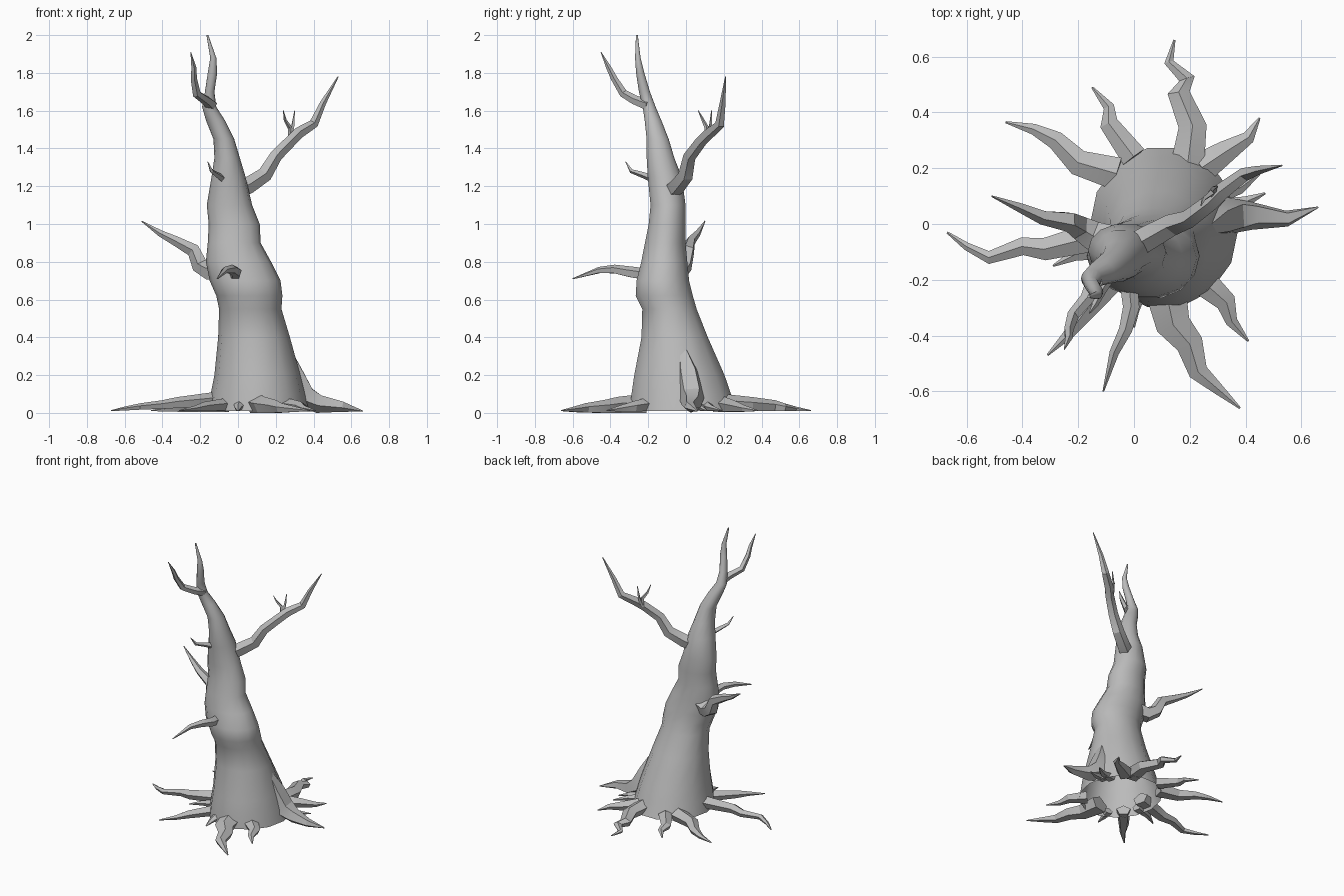
import bpy
import bmesh
from math import sin, cos, pi, radians
from mathutils import Vector

default_cube = bpy.data.objects.get("Cube")
if default_cube:
    bpy.data.objects.remove(default_cube, do_unlink=True)

# One grey bark colour
bark = bpy.data.materials.new("grey_bark")
bark.use_nodes = True
grey = (0.5, 0.5, 0.5, 1)
bark.diffuse_color = grey
bark.node_tree.nodes["Principled BSDF"].inputs["Base Color"].default_value = grey


def skin_rings(name, rings, sharp_angle, open_base=False):
    """Join rings of points into a skin and make an object of it."""
    bm = bmesh.new()
    loops = [[bm.verts.new((p[0], p[1], max(p[2], 0))) for p in ring] for ring in rings]
    count = len(loops[0])
    for low, high in zip(loops, loops[1:]):
        for i in range(count):
            j = (i + 1) % count
            bm.faces.new((low[i], low[j], high[j], high[i]))
    if not open_base:
        bm.faces.new(loops[0][::-1])
    bm.faces.new(loops[-1])
    bmesh.ops.recalc_face_normals(bm, faces=bm.faces)
    mesh = bpy.data.meshes.new(name)
    bm.to_mesh(mesh)
    bm.free()
    mesh.materials.append(bark)
    obj = bpy.data.objects.new(name, mesh)
    bpy.context.collection.objects.link(obj)
    bpy.ops.object.select_all(action="DESELECT")
    obj.select_set(True)
    bpy.context.view_layer.objects.active = obj
    bpy.ops.object.shade_smooth_by_angle(angle=radians(sharp_angle))
    return obj


def limb(name, path, radii, sides=5, flatness=1):
    """Tapered angular limb along a path, with a ridge kept on its upper side."""
    points = [Vector(p) for p in path]
    up = Vector((0, 0, 1))
    rings = []
    for i, point in enumerate(points):
        along = (points[min(i + 1, len(points) - 1)] - points[max(i - 1, 0)]).normalized()
        up = (up - along * up.dot(along)).normalized()
        side = along.cross(up)
        turns = [2 * pi * k / sides for k in range(sides)]
        rings.append([point + (up * cos(t) * flatness + side * sin(t)) * radii[i] for t in turns])
    return skin_rings(name, rings, 25)


def root(name, plan, width, height=0.03):
    """Root lying on the ground, thinning and sinking towards its tip."""
    last = len(plan) - 1
    path, radii = [], []
    for i, (x, y) in enumerate(plan):
        fade = 1 - i / last
        path.append((x, y, 0.012 + height * fade))
        radii.append(0.004 + width * fade ** 0.9)
    return limb(name, path, radii, flatness=0.75)


# Trunk: height, then left-right and front-back extents of each section
sections = [
    (.01, -.16, .375, -.305, .28),
    (.1, -.145, .355, -.295, .245),
    (.2, -.125, .33, -.28, .21),
    (.4, -.105, .275, -.24, .12),
    (.55, -.10, .23, -.235, .06),
    (.62, -.115, .235, -.27, .04),
    (.7, -.15, .225, -.265, .02),
    (.8, -.17, .175, -.24, .01),
    (.9, -.16, .12, -.22, 0),
    (1, -.155, .115, -.2, 0),
    (1.1, -.165, .075, -.19, 0),
    (1.25, -.14, .04, -.205, -.02),
    (1.35, -.125, .01, -.21, -.06),
    (1.45, -.13, -.02, -.21, -.09),
    (1.55, -.17, -.07, -.22, -.13),
    (1.62, -.19, -.115, -.23, -.16),
    (1.7, -.175, -.125, -.25, -.19),
    (1.8, -.16, -.11, -.265, -.22),
    (1.88, -.147, -.115, -.27, -.24),
    (2, -.167, -.157, -.265, -.255),
]
SIDES = 14
trunk_rings = []
for z, x0, x1, y0, y1 in sections:
    trunk_rings.append([
        ((x0 + x1) / 2 + (x1 - x0) / 2 * cos(2 * pi * k / SIDES),
         (y0 + y1) / 2 + (y1 - y0) / 2 * sin(2 * pi * k / SIDES), z)
        for k in range(SIDES)])
skin_rings("trunk", trunk_rings, 60, open_base=True)

# Branches
limb("upper_left_branch",
     [(-.02, -.09, 1.17), (.05, -.05, 1.2), (.14, 0, 1.26), (.2, .02, 1.36),
      (.28, .08, 1.44), (.32, .12, 1.48), (.4, .18, 1.53), (.45, .195, 1.64), (.53, .21, 1.78)],
     [.048, .047, .042, .035, .032, .032, .026, .017, .003])
limb("inner_twig", [(.28, .11, 1.45), (.275, .11, 1.51), (.25, .09, 1.55), (.24, .065, 1.6)],
     [.016, .012, .008, .002], 4)
limb("outer_twig", [(.28, .11, 1.46), (.29, .13, 1.52), (.3, .135, 1.6)],
     [.015, .009, .002], 4)
limb("right_branch",
     [(-.07, -.07, .77), (-.15, -.04, .75), (-.2, -.01, .78), (-.235, .01, .86),
      (-.33, .025, .91), (-.41, .06, .95), (-.51, .1, 1.015)],
     [.065, .055, .046, .038, .027, .018, .003])
limb("front_branch",
     [(-.02, -.2, .73), (-.01, -.3, .745), (-.03, -.38, .76), (-.07, -.46, .755), (-.11, -.6, .71)],
     [.034, .031, .025, .018, .003])
limb("front_twig", [(-.08, -.18, 1.24), (-.11, -.23, 1.26), (-.14, -.29, 1.28), (-.16, -.32, 1.33)],
     [.02, .016, .011, .002], 4)
limb("crown_branch",
     [(-.14, -.2, 1.63), (-.17, -.27, 1.655), (-.22, -.33, 1.69),
      (-.235, -.38, 1.77), (-.235, -.41, 1.83), (-.25, -.45, 1.91)],
     [.032, .026, .023, .018, .014, .002])

# Tall buttress root on the left side
limb("left_buttress_root",
     [(.235, -.035, .4), (.29, .01, .21), (.35, .03, .09),
      (.43, .03, .05), (.55, .02, .035), (.66, .06, .01)],
     [.01, .065, .07, .052, .03, .003])

# Roots spreading over the ground
root("back_root", [(.19, .2), (.21, .35), (.16, .47), (.19, .52), (.125, .58), (.145, .66)], .06, .04)
root("back_right_root", [(0, .24), (-.09, .36), (-.09, .42), (-.15, .49)], .045)
root("right_rear_root", [(-.06, .18), (-.2, .22), (-.28, .3), (-.36, .34), (-.46, .365)], .058)
root("right_root",
     [(-.08, -.03), (-.2, -.06), (-.32, -.09), (-.4, -.08), (-.52, -.12), (-.6, -.08), (-.67, -.03)],
     .055, .06)
root("right_front_stub", [(-.1, -.09), (-.21, -.11), (-.29, -.15)], .035)
root("front_right_root", [(-.06, -.18), (-.18, -.32), (-.23, -.39), (-.31, -.47)], .045)
root("front_stub", [(.01, -.25), (0, -.31), (0, -.37)], .03)
root("front_root", [(.11, -.22), (.14, -.36), (.2, -.43), (.23, -.53), (.3, -.59), (.38, -.66)], .075)
root("front_left_root", [(.24, -.2), (.33, -.28), (.35, -.35), (.41, -.42)], .05)
root("back_left_root", [(.24, .2), (.33, .26), (.41, .31), (.45, .38)], .055)
root("left_rear_stub", [(.28, .1), (.38, .13), (.46, .19)], .035)
root("left_stub", [(.31, .06), (.4, .08), (.47, .11)], .03)
